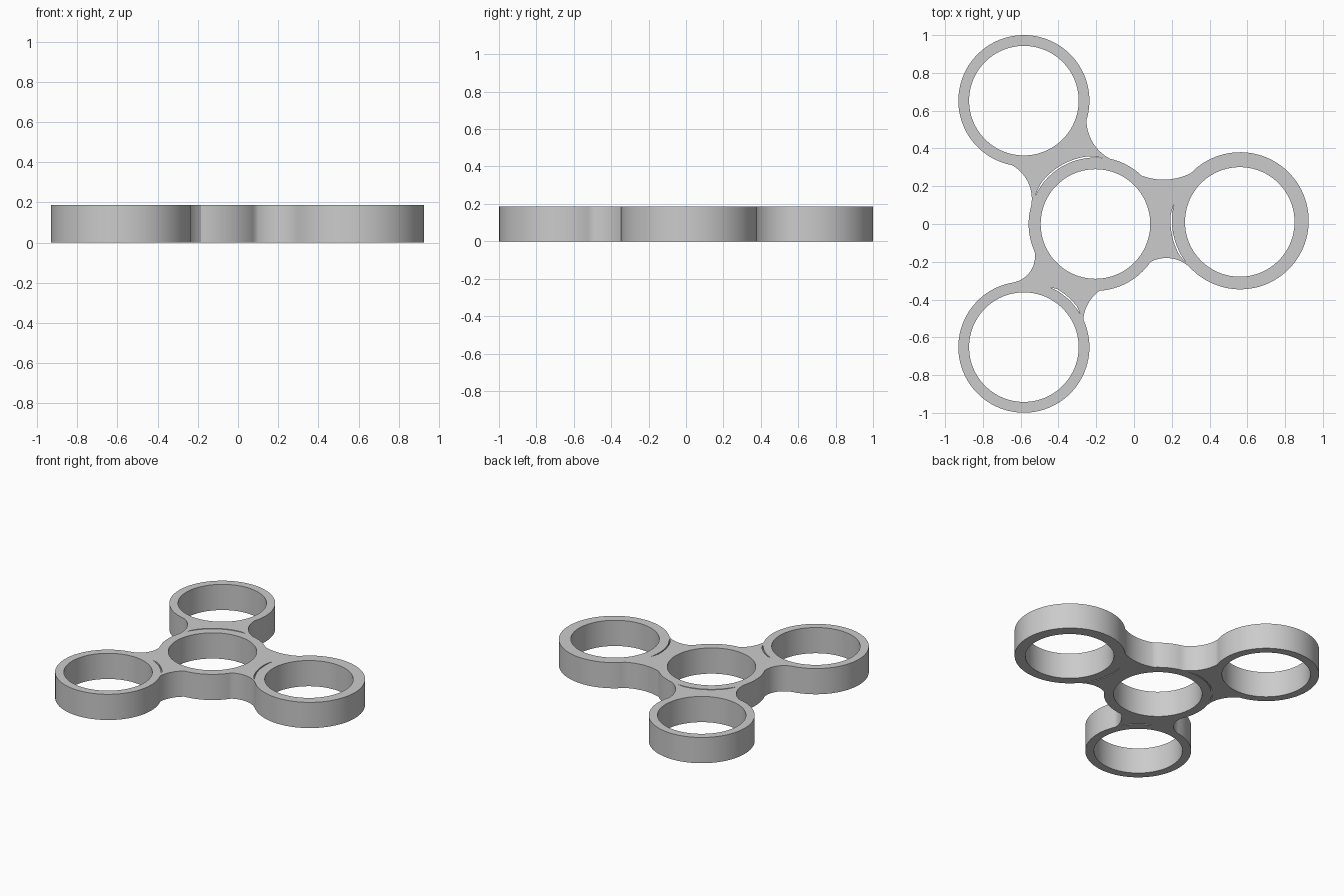
import bpy, bmesh
from math import sin, cos, atan2, tau, radians
from mathutils import Vector

if "Cube" in bpy.data.objects:
    bpy.data.objects.remove(bpy.data.objects["Cube"])

H = 0.186        # thickness
HOLE = 0.29      # bearing hole radius
centre = (Vector((-0.204, 0)), 0.354)
right = (Vector((0.562, 0.017)), 0.363)
upper = (Vector((-0.583, 0.653)), 0.347)
lower = (Vector((-0.583, -0.652)), 0.347)


def arc(c, r, a0, sweep, n):
    return [c + r * Vector((cos(a0 + sweep * i / n), sin(a0 + sweep * i / n))) for i in range(n + 1)]


def angle(c, p):
    d = Vector(p) - c
    return atan2(d.y, d.x)


def ring_arc(ring, p, q):
    """Counter-clockwise run around a ring from p to q."""
    c, r = ring
    a = angle(c, p)
    sweep = (angle(c, q) - a) % tau
    return arc(c, r, a, sweep, max(6, int(sweep * 16)))


def web_arc(p, m, q):
    """Concave fillet through three points, running clockwise."""
    p, m, q = Vector(p), Vector(m), Vector(q)
    u, v = m - p, q - p
    k = 2 * (u.x * v.y - u.y * v.x)
    c = p + Vector((v.y * u.dot(u) - u.y * v.dot(v), u.x * v.dot(v) - v.x * u.dot(u))) / k
    a = angle(c, p)
    return arc(c, (p - c).length, a, -((a - angle(c, q)) % tau), 16)[1:-1]


def slit(c, r, a0, a1, width=0.008, n=24):
    """Thin crescent gap beside a ring, tapering at both ends."""
    inner = arc(c, r, radians(a0), radians(a1 - a0), n)
    outer = [c + (p - c) * (1 + width / r * min(1, 6 * i / n, 6 * (n - i) / n))
             for i, p in enumerate(inner)]
    return inner + outer[-2:0:-1]


# Outline: ring, entry point, exit point, middle of the web that follows
path = [
    (right, (0.30, -0.237), (0.30, 0.271), (0.165, 0.235)),
    (centre, (0.04, 0.256), (-0.127, 0.346), (-0.206, 0.413)),
    (upper, (-0.252, 0.55), (-0.646, 0.312), (-0.577, 0.249)),
    (centre, (-0.545, 0.10), (-0.526, -0.147), (-0.553, -0.257)),
    (lower, (-0.645, -0.310), (-0.268, -0.505), (-0.238, -0.413)),
    (centre, (-0.183, -0.353), (0.087, -0.20), (0.17, -0.18)),
]
outline = []
for i, (ring, p, q, mid) in enumerate(path):
    nxt = path[(i + 1) % len(path)]
    run = ring_arc(ring, p, q)
    start = ring_arc(nxt[0], nxt[1], nxt[2])[0]
    outline += run + web_arc(run[-1], mid, start)

# Bearing holes and the narrow gaps where the rings meet the webs
loops = [outline]
for c in (centre[0], Vector((0.56, 0.011)), upper[0], lower[0]):
    loops.append(arc(c, HOLE, 0, tau, 96)[:-1])
loops += [slit(centre[0], 0.352, 155, 84),
          slit(right[0], 0.361, 166, 218),
          slit(lower[0], 0.346, 66, 31)]

# Filled, extruded flat curve
curve = bpy.data.curves.new("spinner_profile", 'CURVE')
curve.dimensions = '2D'
curve.fill_mode = 'BOTH'
curve.extrude = H / 2
for pts in loops:
    s = curve.splines.new('POLY')
    s.points.add(len(pts) - 1)
    for sp, p in zip(s.points, pts):
        sp.co = (p.x, p.y, 0, 1)
    s.use_cyclic_u = True
body = bpy.data.objects.new("spinner_body", curve)
bpy.context.collection.objects.link(body)
bpy.context.view_layer.objects.active = body
body.select_set(True)
bpy.ops.object.convert(target='MESH')
body = bpy.context.object
body.name = "spinner_body"

# Weld caps to walls and seat the body on the floor
bm = bmesh.new()
bm.from_mesh(body.data)
bmesh.ops.remove_doubles(bm, verts=bm.verts, dist=0.0002)
bmesh.ops.translate(bm, verts=bm.verts, vec=(0, 0, H / 2))
bmesh.ops.recalc_face_normals(bm, faces=bm.faces)
bm.to_mesh(body.data)
bm.free()
bpy.ops.object.shade_smooth_by_angle(angle=radians(30))
